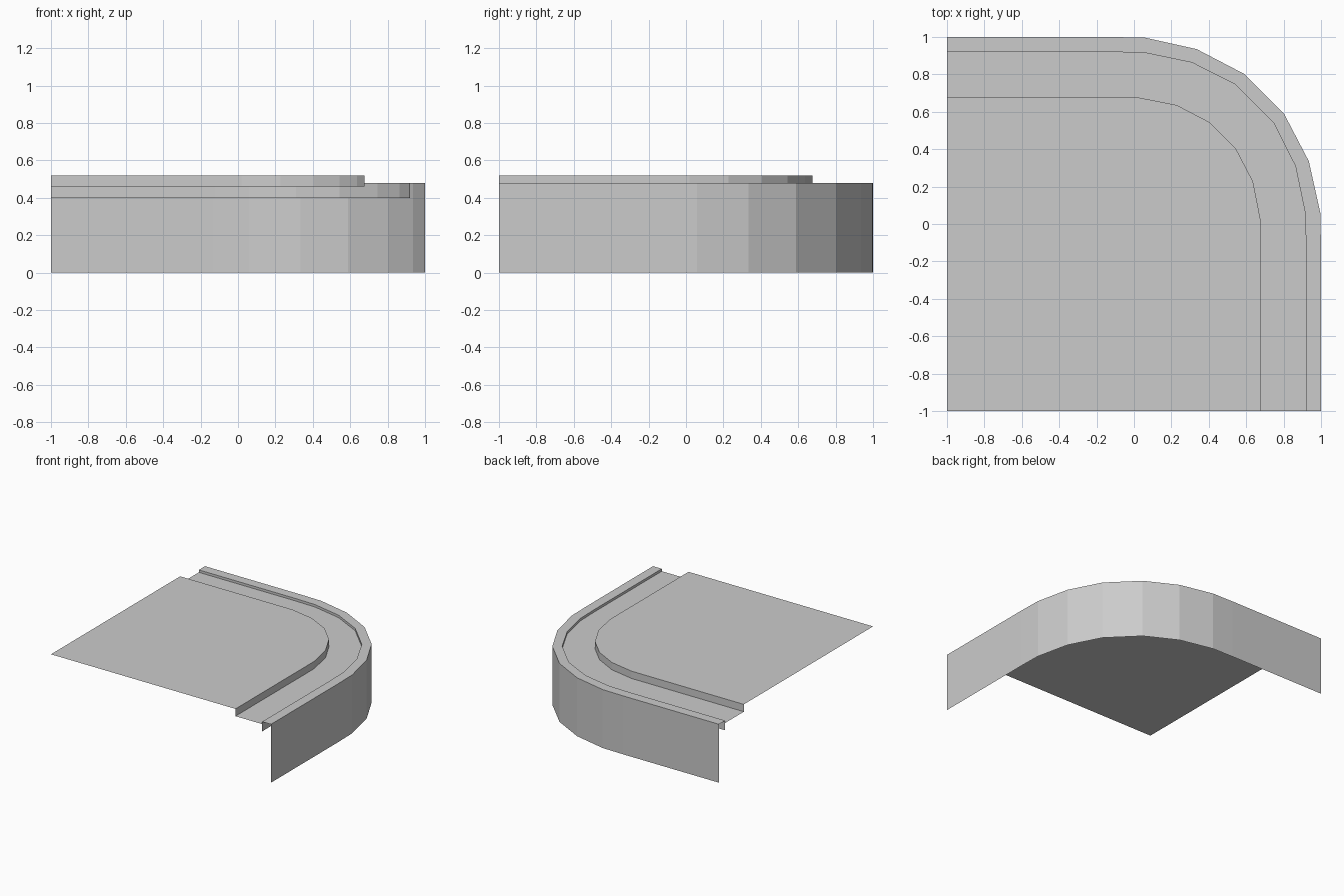
import bpy

if "Cube" in bpy.data.objects:
    bpy.data.objects.remove(bpy.data.objects["Cube"])


def mirrored(half):
    """Complete a corner outline by mirroring it across the diagonal x = y."""
    return half + [(y, x) for x, y in reversed(half)]


def make_object(name, verts, faces):
    mesh = bpy.data.meshes.new(name)
    mesh.from_pydata(verts, [], faces)
    mesh.update()
    obj = bpy.data.objects.new(name, mesh)
    bpy.context.collection.objects.link(obj)
    return obj


def strip(name, rails):
    """Skin neighbouring (outline, height) rails with flat quads."""
    n = len(rails[0][0])
    verts = [(x, y, z) for path, z in rails for x, y in path]
    faces = [(r * n + i, (r + 1) * n + i, (r + 1) * n + i + 1, r * n + i + 1)
             for r in range(len(rails) - 1) for i in range(n - 1)]
    return make_object(name, verts, faces)


# Corner outlines, from the back-left end to the diagonal
outer = mirrored([(-1, 1), (-0.13, 1), (0.06, 0.996), (0.335, 0.935), (0.588, 0.803)])
lip = mirrored([(-1, 0.92), (-0.12, 0.92), (0.06, 0.915), (0.31, 0.863), (0.543, 0.745)])
inner = mirrored([(-1, 0.677), (-0.12, 0.677), (0.02, 0.677), (0.228, 0.636), (0.406, 0.543)])

# Outer wall, rim and the lip hanging down from the rim
strip("outer_wall_and_rim", [(outer, 0), (outer, 0.48), (lip, 0.48), (lip, 0.40)])

# Recessed gutter and the step up to the raised slab
strip("gutter_and_step", [(lip, 0.46), (inner, 0.46), (inner, 0.52)])

# Raised slab surface
top = [(x, y, 0.52) for x, y in reversed(inner)] + [(-1, -1, 0.52)]
make_object("slab_top", top, [tuple(range(len(top)))])
